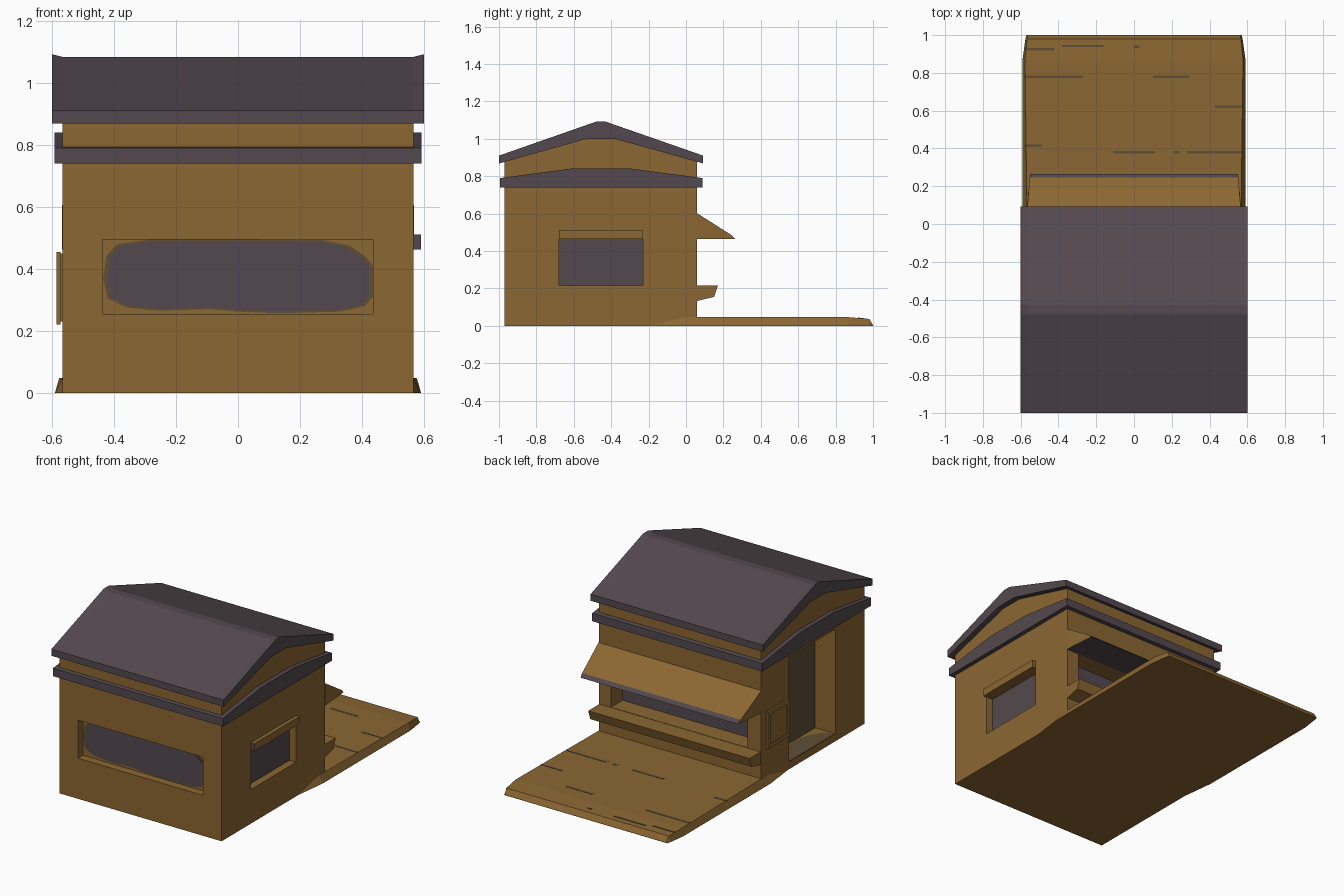
import bpy, bmesh, math

if "Cube" in bpy.data.objects:
    bpy.data.objects.remove(bpy.data.objects["Cube"])


def mat(name, rgb):
    m = bpy.data.materials.new(name)
    m.diffuse_color = (*rgb, 1)
    m.use_nodes = True
    m.node_tree.nodes["Principled BSDF"].inputs["Base Color"].default_value = m.diffuse_color
    return m


BROWN = mat("warm_brown", (0.26, 0.135, 0.032))
SLATE = mat("slate_purple", (0.088, 0.066, 0.077))
OLIVE = mat("dark_olive", (0.115, 0.078, 0.037))


def loft(name, rings, mats, rule=None):
    """Skin closed rings of equal length, cap both ends, colour faces by rule."""
    bm = bmesh.new()
    vs = [[bm.verts.new(p) for p in r] for r in rings]
    n = len(rings[0])
    for a, b in zip(vs, vs[1:]):
        for i in range(n):
            j = (i + 1) % n
            bm.faces.new((a[i], a[j], b[j], b[i]))
    bm.faces.new(vs[0])
    bm.faces.new(vs[-1])
    bmesh.ops.recalc_face_normals(bm, faces=bm.faces)
    bm.normal_update()
    if rule:
        for f in bm.faces:
            f.material_index = rule(f.calc_center_median(), f.normal)
    me = bpy.data.meshes.new(name)
    bm.to_mesh(me)
    bm.free()
    for m in mats:
        me.materials.append(m)
    ob = bpy.data.objects.new(name, me)
    bpy.context.collection.objects.link(ob)
    return ob


def prism(name, profile, w, mats, rule=None):
    """Extrude a (y, z) profile from x = -w to x = w."""
    return loft(name, [[(s * w, y, z) for y, z in profile] for s in (-1, 1)], mats, rule)


def box(name, x0, x1, y0, y1, z0, z1, mats, rule=None):
    return loft(name, [[(x, y0, z0), (x, y1, z0), (x, y1, z1), (x, y0, z1)]
                       for x in (x0, x1)], mats, rule)


# Main walls with gable
body = prism("house_walls", [(-.97, 0), (.06, 0), (.06, .88), (-.38, 1.005),
                             (-.53, 1.005), (-.97, .88)], .565, [BROWN])

# Recesses for the front, right, back windows and the left doorway
cuts = [(-.437, .435, -1.1, -.92, .255, .495),
        (.515, .7, -.68, -.23, .215, .465),
        (-.47, .48, -.06, .2, .217, .463),
        (-.7, -.42, -.68, -.22, .047, .705)]
cutters = []
for c in cuts:
    k = box("cutter", *c, [BROWN])
    k.hide_render = True
    md = body.modifiers.new("recess", "BOOLEAN")
    md.operation = "DIFFERENCE"
    md.solver = "EXACT"
    md.object = k
    cutters.append(k)
dg = bpy.context.evaluated_depsgraph_get()
cut_mesh = bpy.data.meshes.new_from_object(body.evaluated_get(dg))
body.modifiers.clear()
body.data = cut_mesh
for k in cutters:
    bpy.data.objects.remove(k)

# Dark panes in the recesses
box("side_window_pane", .513, .519, -.68, -.23, .215, .465, [SLATE])
box("back_window_pane", -.47, .48, -.062, -.056, .217, .463, [SLATE])
box("door_pane", -.424, -.418, -.68, -.22, .047, .705, [OLIVE])

# Door floor patch with rounded inner side
arc = [(-.565 + .13 * math.sin(math.pi * i / 10), -.45 - .22 * math.cos(math.pi * i / 10))
       for i in range(11)]
loft("door_floor", [[(x, y, z) for x, y in arc] for z in (.044, .05)], [OLIVE])

# Front window: rounded olive rim and slate centre
pane = [(-.435, .37), (-.425, .44), (-.39, .48), (-.28, .495), (.27, .493), (.36, .475),
        (.41, .44), (.435, .41), (.435, .31), (.41, .28), (.33, .262), (.13, .257),
        (0, .262), (-.09, .27), (-.26, .265), (-.36, .275), (-.42, .305)]
for name, s, y, m in (("front_window_rim", 1, -.923, OLIVE),
                      ("front_window_pane", .95, -.926, SLATE)):
    loft(name, [[(x * (s + .02 * (s < 1)), yy, .375 + (z - .375) * s) for x, z in pane]
                for yy in (y, -.918)], [m])

# Canopy over the side window
box("side_canopy", .56, .59, -.68, -.23, .463, .51, [BROWN, SLATE],
    lambda c, n: int(n.y < -.9))

# Board on the left wall
box("board_mount", -.573, -.56, -.19, .01, .23, .45, [BROWN])
for i, (y0, y1, z0, z1) in enumerate([(-.2, .02, .22, .245), (-.2, .02, .43, .455),
                                      (-.2, -.175, .245, .43), (-.005, .02, .245, .43)]):
    box(f"board_frame_{i}", -.585, -.572, y0, y1, z0, z1, [BROWN])
box("board_panel", -.58, -.572, -.175, -.005, .245, .43, [BROWN])

# Cornice band, higher at the middle of each side
prism("cornice", [(-.995, .74), (.088, .74), (.088, .79), (-.29, .84),
                  (-.62, .84), (-.995, .79)], .592, [SLATE])

# Gable roof with ridge slightly raised at both ends
rings = []
for x, top in ((-.6, 1.092), (-.565, 1.083), (.565, 1.083), (.6, 1.092)):
    rings.append([(x, y, z) for y, z in
                  [(-1, .91), (-.48, top), (-.43, top), (.092, .91), (.092, .868),
                   (-.38, 1.0), (-.53, 1.0), (-1, .868)]])
loft("roof", rings, [SLATE])

# Back awning, narrowing to its lip, slate lip and underside
awn = [(.055, .605, .568), (.245, .484, .552), (.265, .463, .55), (.055, .463, .568)]
loft("awning", [[(s * w, y, z) for y, z, w in awn] for s in (-1, 1)], [BROWN, SLATE],
     lambda c, n: int(n.z < -.5 or c.y > .245))

# Serving counter
prism("counter", [(.055, .215), (.17, .215), (.15, .155), (.055, .132)], .562, [BROWN])

# Deck: flared sides, tapering at the far end
deck = [(-.2, .566, .56, .006), (.0, .59, .566, .046), (.87, .59, .577, .046),
        (.98, .575, .566, .037), (1.0, .57, .562, .004)]
loft("deck", [[(-b, y, 0), (b, y, 0), (t, y, h), (-t, y, h)] for y, b, t, h in deck], [BROWN])

# Thin plank gaps on the deck
gaps = [(-.575, -.27, .78), (.1, .29, .78), (.43, .575, .62), (-.575, -.49, .415),
        (-.11, .11, .38), (.21, .24, .38), (.28, .57, .38)]
for i, (x0, x1, y) in enumerate(gaps):
    box(f"plank_gap_{i}", x0, x1, y - .007, y + .007, .043, .0475, [OLIVE])
for i, (x0, x1, y, z) in enumerate([(-.57, -.42, .925, .0415), (-.38, -.16, .942, .04),
                                    (.0, .03, .938, .0405)]):
    box(f"end_gap_{i}", x0, x1, y - .006, y + .006, z - .004, z + .002, [OLIVE])
